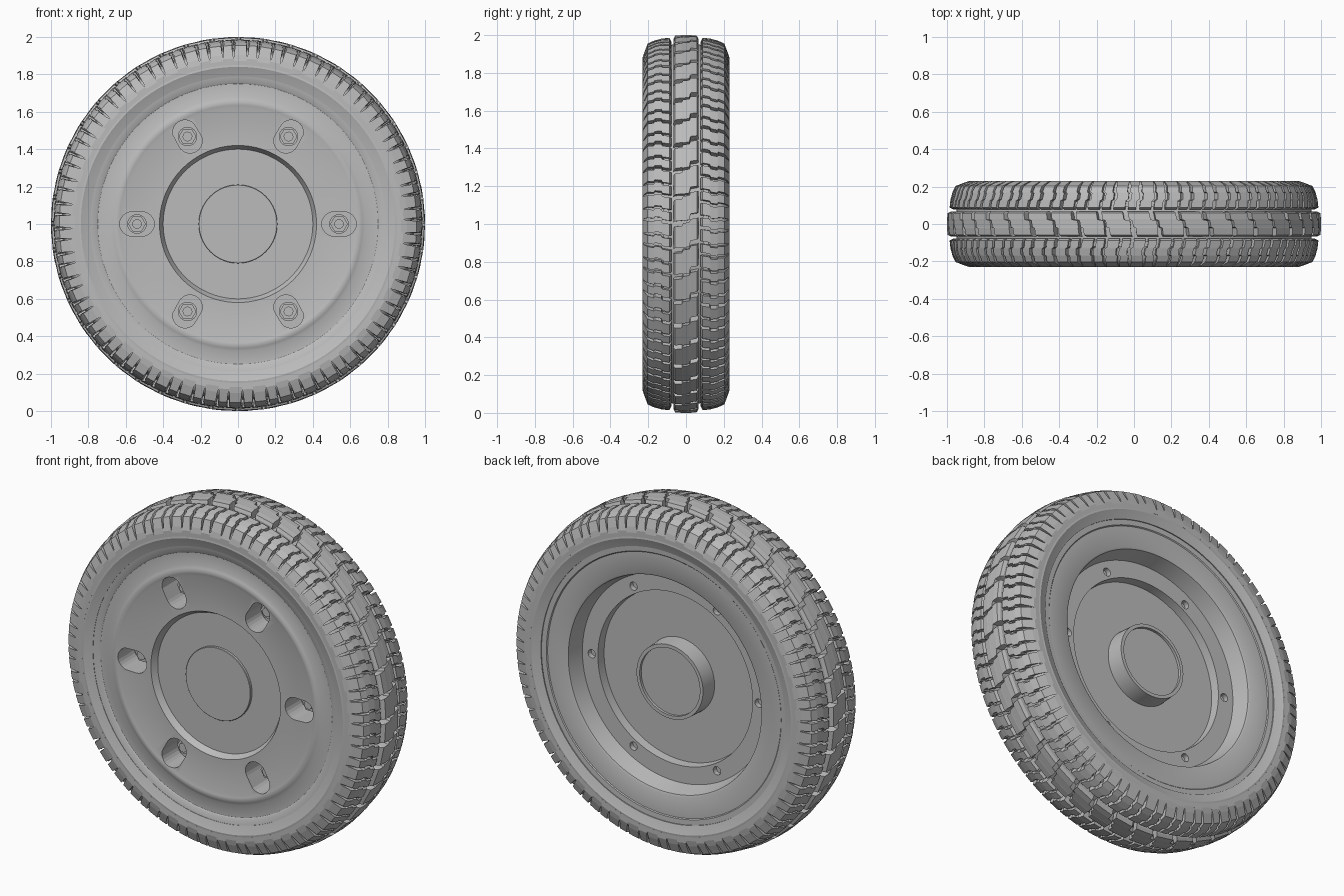
import bpy, bmesh
from math import sin, cos, pi, radians
from mathutils import Matrix, Vector

CENTRE = Vector((0, 0, 1))
PITCHES = 44

if "Cube" in bpy.data.objects:
    bpy.data.objects.remove(bpy.data.objects["Cube"])

grey = bpy.data.materials.new("plain grey")
grey.use_nodes = True
grey.diffuse_color = (0.5, 0.5, 0.5, 1)
grey.node_tree.nodes["Principled BSDF"].inputs["Base Color"].default_value = (0.5, 0.5, 0.5, 1)


def polar(r, a, y):
    """Point at radius r and angle a about the axle."""
    return CENTRE + Vector((r * sin(a), y, r * cos(a)))


def finish(name, bm, smooth=None):
    bmesh.ops.recalc_face_normals(bm, faces=bm.faces)
    mesh = bpy.data.meshes.new(name)
    bm.to_mesh(mesh)
    bm.free()
    obj = bpy.data.objects.new(name, mesh)
    bpy.context.collection.objects.link(obj)
    mesh.materials.append(grey)
    bpy.ops.object.select_all(action="DESELECT")
    obj.select_set(True)
    bpy.context.view_layer.objects.active = obj
    if smooth:
        bpy.ops.object.shade_smooth_by_angle(angle=radians(smooth))
    return obj


def lathe(name, profile, closed=False, steps=128, smooth=28):
    """Turn a (radius, y) profile about the axle."""
    bm = bmesh.new()
    rings = [[bm.verts.new(polar(r, 2 * pi * i / steps, y)) for i in range(steps)]
             for r, y in profile]
    pairs = list(zip(rings, rings[1:] + rings[:1]))
    for a, b in pairs if closed else pairs[:-1]:
        for i in range(steps):
            j = (i + 1) % steps
            bm.faces.new((a[i], a[j], b[j], b[i]))
    for ring in () if closed else (rings[0], rings[-1]):
        bm.faces.new(ring)
    return finish(name, bm, smooth)


def loft_block(bm, turn, base, stations):
    """Tread block: each station is (y, start arc, end arc, top radius)."""
    rings = []
    for y, u0, u1, top in stations:
        rings.append([bm.verts.new(polar(r, turn + u, y))
                      for r, u in ((base, u0), (base, u1), (top, u1), (top, u0))])
    for a, b in zip(rings, rings[1:]):
        for i in range(4):
            j = (i + 1) % 4
            bm.faces.new((a[i], a[j], b[j], b[i]))
    bm.faces.new(rings[0])
    bm.faces.new(rings[-1])


def prism(bm, outline, y0, y1):
    """Extrude an (x, z) outline along the axle."""
    front = [bm.verts.new((x, y0, z)) for x, z in outline]
    back = [bm.verts.new((x, y1, z)) for x, z in outline]
    n = len(outline)
    for i in range(n):
        j = (i + 1) % n
        bm.faces.new((front[i], front[j], back[j], back[i]))
    bm.faces.new(front)
    bm.faces.new(back)


def circle(radius, n, cx=0.0, cz=0.0):
    return [(cx + radius * cos(2 * pi * i / n), cz + radius * sin(2 * pi * i / n))
            for i in range(n)]


def six_around(bm):
    """Place the drawn part six times on the bolt circle."""
    source = bm.verts[:] + bm.edges[:] + bm.faces[:]
    bmesh.ops.translate(bm, verts=bm.verts, vec=CENTRE + Vector((0.54, 0, 0)))
    for k in range(1, 6):
        copy = bmesh.ops.duplicate(bm, geom=source)["geom"]
        bmesh.ops.rotate(bm, verts=[v for v in copy if isinstance(v, bmesh.types.BMVert)],
                         cent=CENTRE, matrix=Matrix.Rotation(k * pi / 3, 3, "Y"))


# Tyre carcass with rounded sidewalls
half = [(0.79, 0.212), (0.82, 0.222), (0.84, 0.23), (0.865, 0.227), (0.89, 0.219),
        (0.912, 0.205), (0.927, 0.185), (0.94, 0.12), (0.95, 0.07)]
lathe("tyre_carcass", [(r, -y) for r, y in half] + [(r, y) for r, y in reversed(half)],
      closed=True)

# Wheel disc: front face, then rear dish
wheel = lathe("wheel_disc", [
    (0.208, -0.185), (0.21, -0.183), (0.21, -0.17), (0.40, -0.17), (0.42, -0.205),
    (0.62, -0.205), (0.635, -0.21), (0.65, -0.212), (0.665, -0.207), (0.68, -0.2),
    (0.75, -0.2), (0.757, -0.205), (0.81, -0.213), (0.826, -0.213), (0.826, 0.208),
    (0.76, 0.205), (0.755, 0.2), (0.635, 0.2), (0.625, 0.195), (0.60, 0.10),
    (0.50, 0.10), (0.495, 0.05), (0.22, 0.05), (0.215, 0.15), (0.195, 0.15),
    (0.195, 0.135)])

# Oblong bolt pockets and small rear bolt holes cut into the disc
slot = bmesh.new()
arc = circle(0.065, 24)
prism(slot, [(x + (0.027 if i < 6 or i > 18 else -0.027), z) for i, (x, z) in enumerate(arc)],
      -0.3, -0.06)
six_around(slot)
rear = bmesh.new()
prism(rear, circle(0.024, 20), 0.07, 0.2)
six_around(rear)
for cutter in (finish("pocket_cutter", slot), finish("bolt_hole_cutter", rear)):
    cutter.hide_render = True
    cut = wheel.modifiers.new("cut", "BOOLEAN")
    cut.operation = "DIFFERENCE"
    cut.solver = "EXACT"
    cut.object = cutter
    bpy.context.view_layer.objects.active = wheel
    bpy.ops.object.modifier_apply(modifier=cut.name)
    bpy.data.objects.remove(cutter)

# Socket-head bolts in the pockets
bolts = bmesh.new()
prism(bolts, circle(0.052, 24), -0.08, -0.05)
prism(bolts, circle(0.047, 6), -0.11, -0.08)
prism(bolts, circle(0.026, 16), -0.125, -0.11)
six_around(bolts)
finish("wheel_bolts", bolts, 28)

# Centre rib: blocks parted by narrow stepped cuts
rib = bmesh.new()
step = 2 * pi / PITCHES
for k in range(PITCHES):
    shape = [(-0.066, 0.020, 0.98), (-0.058, 0.014, 0.997), (-0.022, 0.010, 1.0),
             (-0.016, -0.004, 1.0), (0.018, -0.010, 1.0), (0.024, -0.026, 1.0),
             (0.058, -0.032, 0.997), (0.066, -0.036, 0.98)]
    loft_block(rib, k * step, 0.93,
               [(y, u, u + step - (0.028 if abs(y) > 0.02 else 0.012), r)
                for y, u, r in shape])
finish("tread_centre_rib", rib)

# Shoulder lugs: a broad and a narrow one per pitch, tapering into the sidewall
for side, name in ((-1, "tread_front_lugs"), (1, "tread_back_lugs")):
    lugs = bmesh.new()
    for k in range(PITCHES):
        for offset, width, foot in ((0.0, 0.064, 0.873), (0.079, 0.046, 0.885)):
            start = k * step + offset + (0.03 if side > 0 else 0)
            shape = [(0.078, 0, 0, 0.965), (0.088, 0, 0, 0.986), (0.125, 0.006, 0, 0.982),
                     (0.131, 0.018, 0, 0.981), (0.165, 0.022, 0, 0.972),
                     (0.171, 0.013, 0, 0.97), (0.203, 0.017, 0, 0.955),
                     (0.222, 0.017, 0.004, 0.905), (0.229, 0.017, 0.010, foot)]
            loft_block(lugs, start, 0.85,
                       [(side * y, side * u - grow, side * u + width + grow, r)
                        for y, u, grow, r in shape])
            # low tie bar beside each broad lug
            if width > 0.05:
                loft_block(lugs, start, 0.9,
                           [(side * 0.09, width - 0.01, width + 0.02, 0.968),
                            (side * 0.12, width - 0.01, width + 0.022, 0.966)])
    finish(name, lugs)
